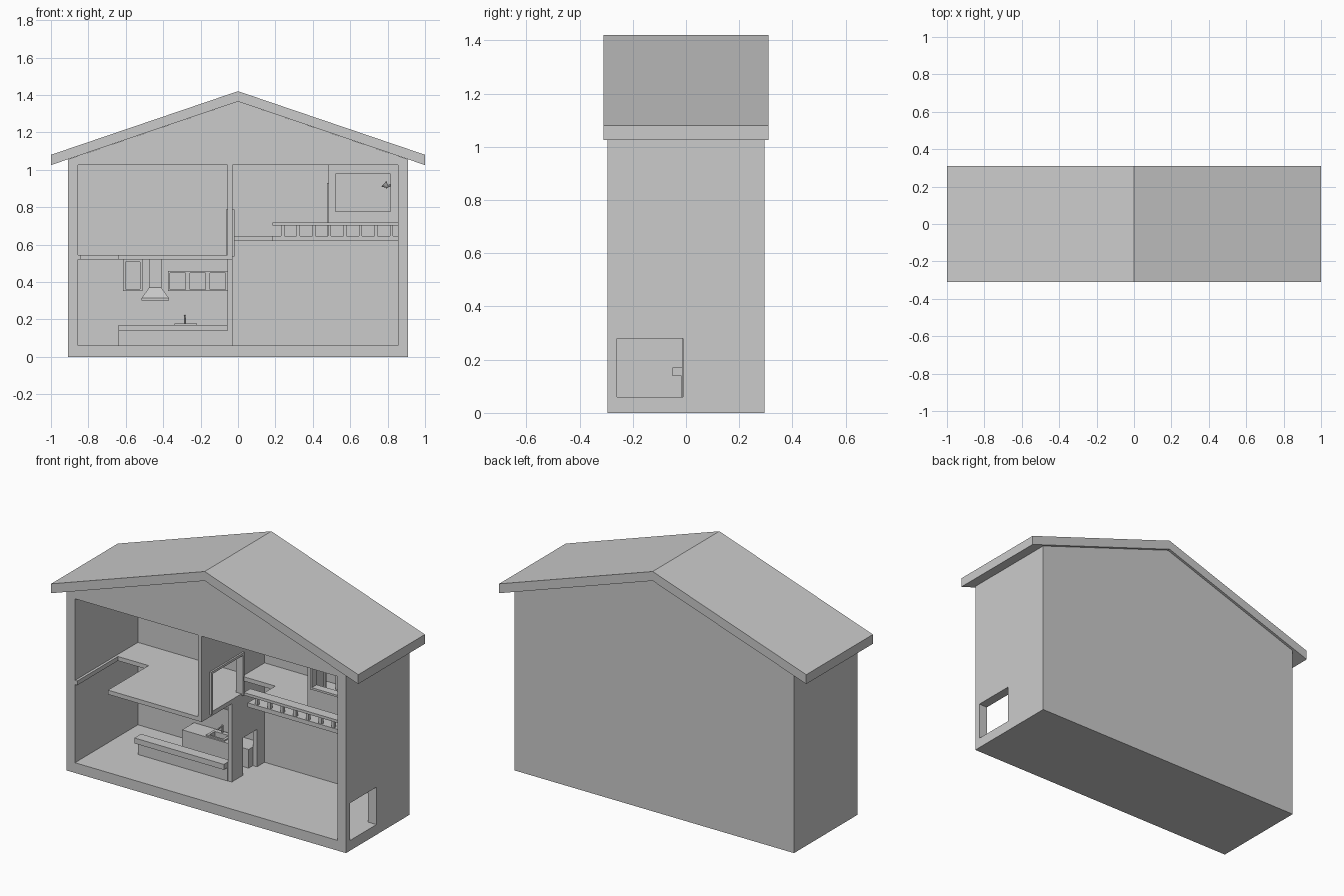
import bpy, bmesh, math
from mathutils import Vector

F, B = -0.295, 0.295          # front and back of the house
IN = 0.29                     # inner face of the thin back wall


def finish(name, bm):
    bmesh.ops.recalc_face_normals(bm, faces=bm.faces)
    me = bpy.data.meshes.new(name)
    bm.to_mesh(me)
    bm.free()
    ob = bpy.data.objects.new(name, me)
    bpy.context.collection.objects.link(ob)
    return ob


def prism(name, pts, axis, a, b):
    """Extrude a 2D outline along x, y or z from a to b."""
    def at(p, t):
        return {'x': (t, p[0], p[1]), 'y': (p[0], t, p[1]), 'z': (p[0], p[1], t)}[axis]
    bm = bmesh.new()
    face = bm.faces.new([bm.verts.new(at(p, a)) for p in pts])
    ext = bmesh.ops.extrude_face_region(bm, geom=[face])
    move = Vector(at((0, 0), b - a))
    bmesh.ops.translate(bm, vec=move, verts=[v for v in ext['geom'] if isinstance(v, bmesh.types.BMVert)])
    return finish(name, bm)


def box(name, x0, x1, y0, y1, z0, z1):
    return prism(name, [(x0, y0), (x1, y0), (x1, y1), (x0, y1)], 'z', z0, z1)


def cut(ob, *bounds):
    """Boolean a box out of an object."""
    c = box('cutter', *bounds)
    mod = ob.modifiers.new('cut', 'BOOLEAN')
    mod.operation, mod.solver, mod.object = 'DIFFERENCE', 'EXACT', c
    bpy.context.view_layer.objects.active = ob
    bpy.ops.object.modifier_apply(modifier=mod.name)
    bpy.data.objects.remove(c)
    return ob


def rod(name, p, q, r0, r1, sides=10):
    p, q = Vector(p), Vector(q)
    bm = bmesh.new()
    bmesh.ops.create_cone(bm, cap_ends=True, segments=sides, radius1=r0, radius2=r1, depth=(q - p).length)
    ob = finish(name, bm)
    ob.location = (p + q) / 2
    ob.rotation_euler = (q - p).to_track_quat('Z', 'Y').to_euler()
    return ob


# outer shell, open at the front, with a side door opening
shell = box('house_shell', -0.91, 0.91, F, B, 0, 1.055)
cut(shell, -0.855, 0.855, F - 0.1, IN, 0.06, 1.025)
cut(shell, 0.8, 1.0, -0.26, -0.012, 0.06, 0.28)

# gable and roof
prism('gable', [(-0.91, 1.055), (0.91, 1.055), (0, 1.365)], 'y', F, B)
prism('roof', [(-1, 1.025), (0, 1.365), (1, 1.025), (1, 1.08), (0, 1.42), (-1, 1.08)], 'y', -0.31, 0.31)

# middle partition: open at lower front, back doorway, upper doorway
part = box('middle_partition', -0.055, -0.03, F, IN, 0.06, 1.025)
cut(part, -0.1, 0.0, F - 0.1, -0.015, 0.0, 0.52)
cut(part, -0.1, 0.0, 0.09, 0.22, 0.0, 0.28)
cut(part, -0.1, 0.0, -0.205, 0.075, 0.545, 0.775)
frame = box('upper_door_frame', -0.065, -0.02, -0.22, 0.09, 0.535, 0.787)
cut(frame, -0.1, 0.0, -0.205, 0.075, 0.5, 0.773)

# upper floors with stair openings
prism('left_upper_floor', [(-0.855, F), (-0.84, F), (-0.84, 0.083), (-0.64, 0.083), (-0.64, F),
                           (-0.055, F), (-0.055, IN), (-0.855, IN)], 'z', 0.52, 0.545)
prism('right_upper_floor', [(-0.03, 0.083), (0.185, 0.083), (0.185, -0.175), (0.855, -0.175),
                            (0.855, IN), (-0.03, IN)], 'z', 0.62, 0.645)

# balcony railing
box('railing_top', 0.185, 0.855, -0.21, -0.15, 0.703, 0.719)
for i in range(8):
    x = 0.24 + i * 0.083
    box('baluster', x - 0.009, x + 0.009, -0.172, -0.154, 0.645, 0.703)

# bathroom walls with window and door
front = box('bathroom_front_wall', 0.485, 0.855, -0.048, -0.018, 0.645, 1.025)
cut(front, 0.515, 0.82, -0.1, 0.05, 0.775, 0.98)
window = box('bathroom_window_frame', 0.508, 0.826, -0.056, -0.01, 0.766, 0.988)
cut(window, 0.52, 0.815, -0.1, 0.05, 0.778, 0.976)
side = box('bathroom_side_wall', 0.485, 0.51, -0.018, IN, 0.645, 1.025)
cut(side, 0.4, 0.6, 0.08, 0.23, 0.6, 0.92)
door = box('bathroom_door_frame', 0.475, 0.52, 0.065, 0.245, 0.645, 0.93)
cut(door, 0.4, 0.6, 0.08, 0.23, 0.6, 0.918)

# shower
rod('shower_arm', (0.855, 0.14, 0.94), (0.79, 0.14, 0.905), 0.006, 0.006)
rod('shower_head', (0.797, 0.14, 0.91), (0.78, 0.14, 0.925), 0.008, 0.02)

# kitchen bar
box('bar_top', -0.64, -0.057, -0.05, 0.012, 0.138, 0.17)
box('bar_base', -0.64, -0.055, -0.017, 0.005, 0.06, 0.138)

# kitchen counter, sink and tap
counter = box('kitchen_counter', -0.49, -0.057, 0.18, IN, 0.06, 0.17)
cut(counter, -0.325, -0.235, 0.2, 0.25, 0.145, 0.2)
sink = box('sink_rim', -0.34, -0.22, 0.19, 0.275, 0.165, 0.178)
cut(sink, -0.325, -0.235, 0.2, 0.25, 0.1, 0.2)
rod('tap_stem', (-0.285, 0.262, 0.175), (-0.285, 0.262, 0.222), 0.005, 0.005)
rod('tap_spout', (-0.285, 0.265, 0.22), (-0.285, 0.222, 0.212), 0.004, 0.004)

# wall cabinets with recessed fronts
cab = box('tall_cabinet', -0.615, -0.51, 0.2, IN, 0.353, 0.52)
cut(cab, -0.602, -0.523, 0.1, 0.21, 0.363, 0.508)
row = box('cabinet_row', -0.375, -0.057, 0.2, IN, 0.353, 0.458)
for x in (-0.364, -0.257, -0.15):
    cut(row, x, x + 0.083, 0.1, 0.21, 0.36, 0.447)

# cooker hood: duct, flared canopy and lip
box('hood_duct', -0.475, -0.41, 0.225, IN, 0.37, 0.52)
box('hood_lip', -0.517, -0.368, 0.17, IN, 0.3, 0.315)
bm = bmesh.new()
low = [(-0.515, 0.172), (-0.37, 0.172), (-0.37, IN), (-0.515, IN)]
top = [(-0.475, 0.225), (-0.41, 0.225), (-0.41, IN), (-0.475, IN)]
vs = [bm.verts.new((x, y, 0.315)) for x, y in low] + [bm.verts.new((x, y, 0.37)) for x, y in top]
bmesh.ops.convex_hull(bm, input=vs)
finish('hood_canopy', bm)
